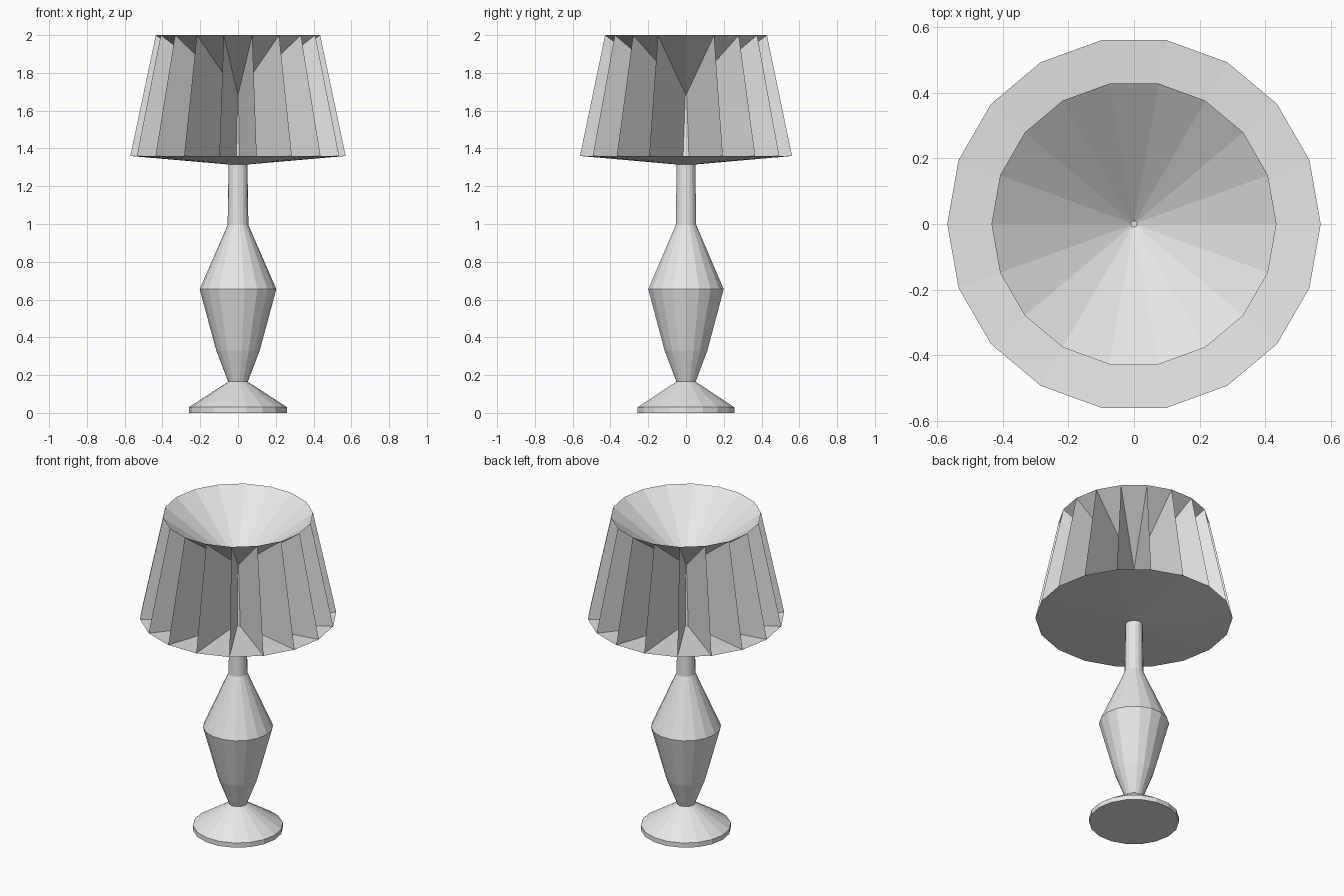
import bpy, bmesh, math

if "Cube" in bpy.data.objects:
    bpy.data.objects.remove(bpy.data.objects["Cube"])

SIDES = 18
plaster = bpy.data.materials.new("plain light grey")
plaster.use_nodes = True
grey = (0.8, 0.8, 0.8, 1)
plaster.diffuse_color = grey
plaster.node_tree.nodes["Principled BSDF"].inputs["Base Color"].default_value = grey

# Key points of the shade section (radius, height)
RIM_TOP, RIM_LOW = (0.435, 2.0), (0.57, 1.36)
NECK_TOP, TIP = (0.05, 1.315), (0.01, 1.69)


def ring(bm, point):
    r, z = point
    turns = [math.tau * i / SIDES for i in range(SIDES)]
    return [bm.verts.new((r * math.cos(a), r * math.sin(a), z)) for a in turns]


def finish(bm, name):
    mesh = bpy.data.meshes.new(name)
    bm.to_mesh(mesh)
    bm.free()
    mesh.materials.append(plaster)
    obj = bpy.data.objects.new(name, mesh)
    bpy.context.collection.objects.link(obj)


def lathe(name, profile, cap_low=False, cap_top=False):
    """Turn a profile, listed bottom up, into a faceted surface."""
    bm = bmesh.new()
    rings = [ring(bm, p) for p in profile]
    for low, top in zip(rings, rings[1:]):
        for i in range(SIDES):
            j = (i + 1) % SIDES
            bm.faces.new((low[i], low[j], top[j], top[i]))
    if cap_low:
        bm.faces.new(rings[0][::-1])
    if cap_top:
        bm.faces.new(rings[-1])
    finish(bm, name)


# Turned foot, vase body and neck, with a spike inside the shade
lathe("foot", [(0.26, 0), (0.26, 0.03), (0.052, 0.165)], cap_low=True)
lathe("body", [(0.052, 0.165), (0.115, 0.33), (0.203, 0.655), (0.055, 0.995)])
lathe("neck", [(0.055, 0.995), NECK_TOP])
lathe("spike", [NECK_TOP, TIP], cap_top=True)

# Funnel on top and shallow dish below the shade
lathe("shade_funnel", [RIM_TOP, TIP])
lathe("shade_dish", [NECK_TOP, RIM_LOW])

# Radial fins between funnel and dish
bm = bmesh.new()
corners = [ring(bm, p) for p in (RIM_TOP, RIM_LOW, NECK_TOP, TIP)]
for fin in zip(*corners):
    bm.faces.new(fin)
finish(bm, "shade_fins")
